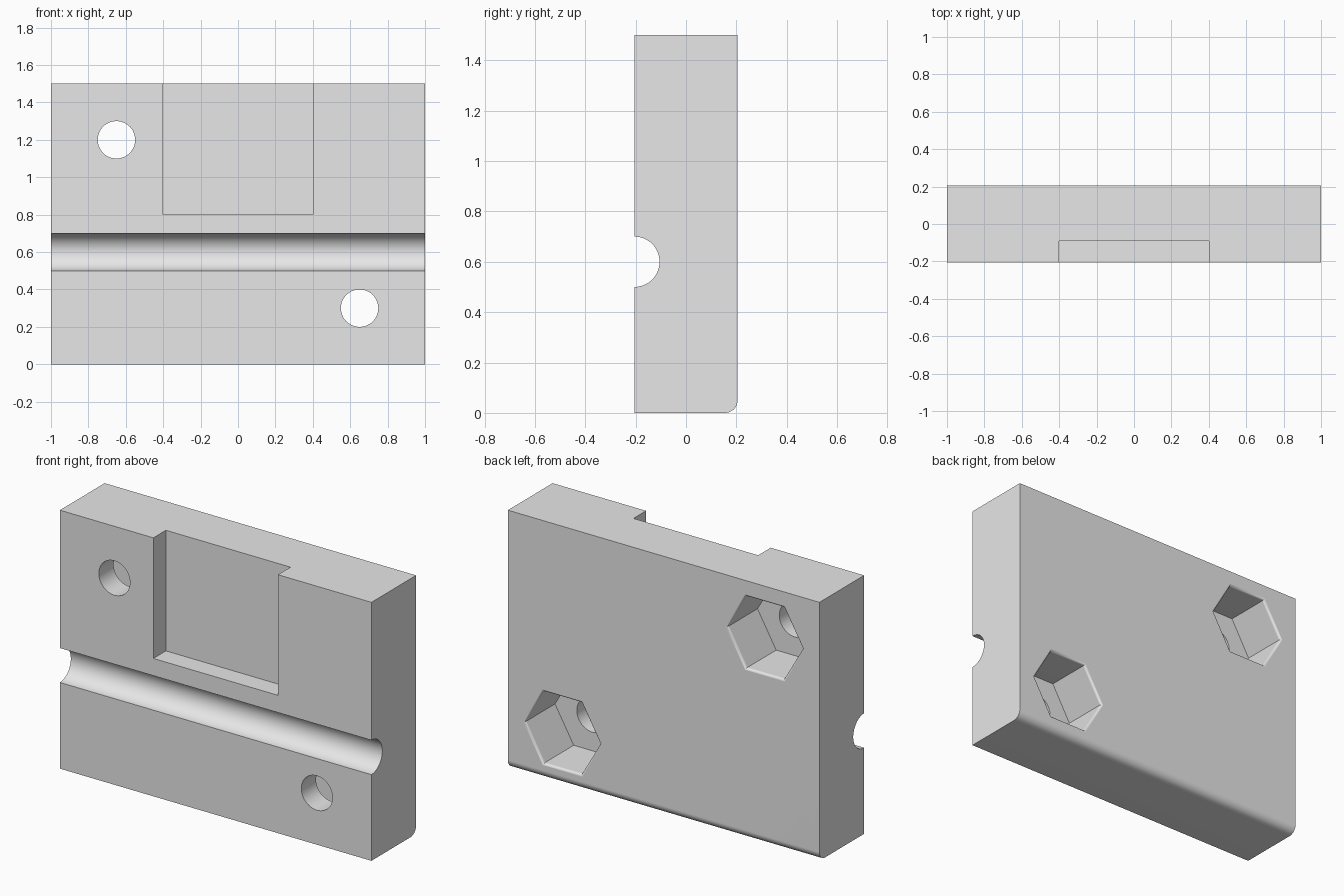
import bpy, bmesh
from math import sin, cos, pi, radians

cube = bpy.data.objects.get("Cube")
if cube:
    bpy.data.objects.remove(cube, do_unlink=True)

HALF_W, HALF_D, HEIGHT = 1.0, 0.205, 1.5
BOLTS = [(-0.65, 1.2), (0.65, 0.3)]

grey = bpy.data.materials.new("plain_grey")
grey.use_nodes = True
grey.diffuse_color = (0.8, 0.8, 0.8, 1)
grey.node_tree.nodes["Principled BSDF"].inputs["Base Color"].default_value = (0.8, 0.8, 0.8, 1)


def loft(name, rings):
    """Closed solid through a list of matching point rings."""
    bm = bmesh.new()
    loops = [[bm.verts.new(p) for p in ring] for ring in rings]
    n = len(loops[0])
    for a, b in zip(loops, loops[1:]):
        for i in range(n):
            j = (i + 1) % n
            bm.faces.new((a[i], a[j], b[j], b[i]))
    bm.faces.new(loops[0])
    bm.faces.new(loops[-1])
    bmesh.ops.recalc_face_normals(bm, faces=bm.faces)
    mesh = bpy.data.meshes.new(name)
    bm.to_mesh(mesh)
    bm.free()
    mesh.materials.append(grey)
    obj = bpy.data.objects.new(name, mesh)
    bpy.context.collection.objects.link(obj)
    return obj


def arc(cy, cz, r, start, end, steps):
    angles = [radians(start + (end - start) * i / steps) for i in range(steps + 1)]
    return [(cy + r * cos(a), cz + r * sin(a)) for a in angles]


def ring(cx, cz, y, r, sides):
    return [(cx + r * cos(2 * pi * i / sides), y, cz + r * sin(2 * pi * i / sides))
            for i in range(sides)]


# Block: side profile with rounded rear bottom edge and round front groove
profile = [(-HALF_D, 0)]
profile += arc(HALF_D - 0.05, 0.05, 0.05, -90, 0, 8)
profile += [(HALF_D, HEIGHT), (-HALF_D, HEIGHT)]
profile += arc(-HALF_D, 0.6, 0.1, 90, -90, 32)
block = loft("clamp_block", [[(x, y, z) for y, z in profile] for x in (-HALF_W, HALF_W)])

# Front recess, open at the top
cutters = [loft("recess_cutter", [
    [(x, -0.4, 0.8), (x, -0.09, 0.8), (x, -0.09, 1.7), (x, -0.4, 1.7)]
    for x in (-0.4, 0.4)])]

# Bolt holes with hexagonal nut pockets and a rounded rim at the back
RIM, NUT = 0.015, 0.24
for cx, cz in BOLTS:
    cutters.append(loft("bolt_hole_cutter", [ring(cx, cz, y, 0.1, 48) for y in (-0.4, 0.1)]))
    rings = [ring(cx, cz, -0.07, NUT, 6)]
    for i in range(6):
        a = i * pi / 10
        spread = RIM * (1 - cos(a)) / cos(pi / 6)
        rings.append(ring(cx, cz, HALF_D - RIM + RIM * sin(a) + 0.0005, NUT + spread, 6))
    rings.append(ring(cx, cz, 0.4, NUT + RIM / cos(pi / 6), 6))
    cutters.append(loft("nut_pocket_cutter", rings))

bpy.context.view_layer.objects.active = block
for cutter in cutters:
    mod = block.modifiers.new("cut", "BOOLEAN")
    mod.operation = "DIFFERENCE"
    mod.solver = "EXACT"
    mod.object = cutter
    bpy.ops.object.modifier_apply(modifier=mod.name)
    bpy.data.objects.remove(cutter, do_unlink=True)

# Smooth the curved surfaces, keep the flats flat
bpy.ops.object.select_all(action="DESELECT")
block.select_set(True)
bpy.ops.object.shade_smooth_by_angle(angle=radians(30))
weighted = block.modifiers.new("flat_faces", "WEIGHTED_NORMAL")
weighted.keep_sharp = True
